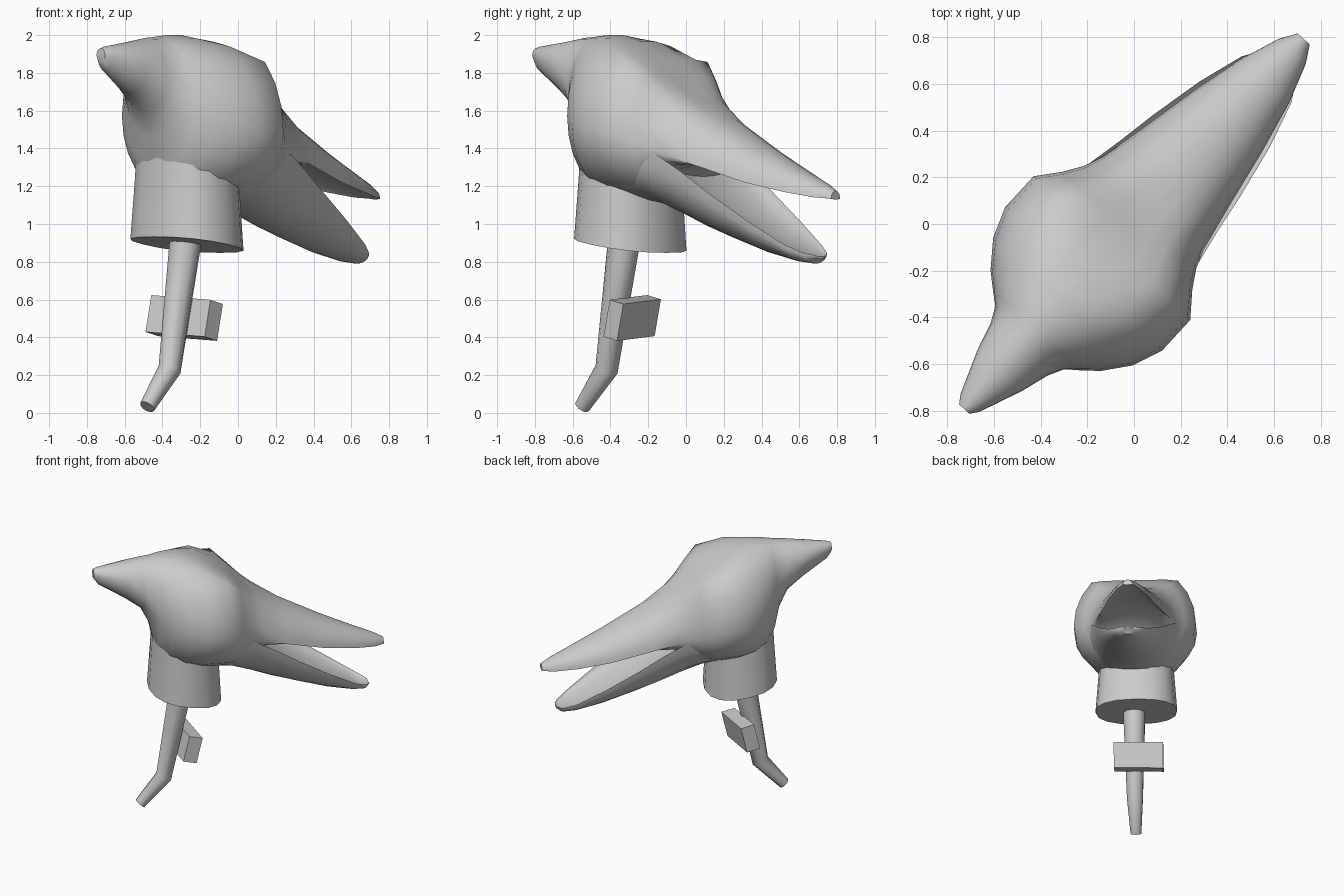
import bpy, bmesh, math
from mathutils import Vector

if "Cube" in bpy.data.objects:
    bpy.data.objects.remove(bpy.data.objects["Cube"])

# The model is symmetric about a vertical plane turned off the x axis.
A = math.radians(47.5)
U = Vector((math.cos(A), math.sin(A), 0))    # beak direction
V = Vector((-math.sin(A), math.cos(A), 0))   # sideways
Z = Vector((0, 0, 1))


def place(u, v, z):
    return U * u + V * v + Z * z


def loft(name, rings, angle=40):
    """Skin a list of equal-sized rings and cap both ends."""
    bm = bmesh.new()
    vr = [[bm.verts.new(p) for p in r] for r in rings]
    n = len(vr[0])
    for a, b in zip(vr, vr[1:]):
        for i in range(n):
            j = (i + 1) % n
            bm.faces.new((a[i], a[j], b[j], b[i]))
    bm.faces.new(vr[0])
    bm.faces.new(vr[-1])
    bmesh.ops.recalc_face_normals(bm, faces=bm.faces)
    me = bpy.data.meshes.new(name)
    bm.to_mesh(me)
    bm.free()
    ob = bpy.data.objects.new(name, me)
    bpy.context.collection.objects.link(ob)
    bpy.ops.object.select_all(action='DESELECT')
    ob.select_set(True)
    bpy.context.view_layer.objects.active = ob
    bpy.ops.object.shade_smooth_by_angle(angle=math.radians(angle))
    return ob


def section(u, top, side, bottom, w, flat=9, n=24):
    """Upright oval cross-section, cut level at height 'flat' to form brow edges."""
    ring = []
    for i in range(n):
        t = 2 * math.pi * i / n
        s = math.sin(t)
        h = (top - side) * s if s > 0 else (side - bottom) * s
        ring.append(place(u, w * math.cos(t), min(side + h, flat)))
    return ring


# Head with crest behind and upper beak in front: u, top, side, bottom, half width, brow cut
head = [
    (-1.075, 1.93, 1.895, 1.86, .03), (-1.04, 1.94, 1.89, 1.81, .055),
    (-.85, 1.965, 1.84, 1.69, .13), (-.73, 1.985, 1.77, 1.60, .165),
    (-.66, 1.99, 1.68, 1.46, .2), (-.62, 1.995, 1.62, 1.28, .25),
    (-.56, 2.0, 1.57, 1.18, .32),
    (-.45, 2.0, 1.53, 1.14, .405), (-.32, 2.01, 1.50, 1.13, .455, 1.965),
    (-.14, 2.01, 1.49, 1.13, .455, 1.87), (-.04, 1.91, 1.44, 1.14, .375, 1.785),
    (.04, 1.80, 1.40, 1.2, .325, 1.715),
    (.12, 1.71, 1.365, 1.25, .295, 1.65), (.30, 1.56, 1.31, 1.34, .255),
    (.60, 1.40, 1.22, 1.27, .195), (.83, 1.29, 1.17, 1.20, .14),
    (1.0, 1.215, 1.14, 1.15, .08), (1.075, 1.175, 1.135, 1.13, .035)]
loft("head_and_upper_beak", [section(*s) for s in head], 42)

# Lower beak, hollowed like a trough
jaw = [
    (-.30, 1.32, 1.30, 1.14, .33), (-.08, 1.34, 1.38, 1.10, .345),
    (.07, 1.29, 1.37, 1.04, .315), (.22, 1.18, 1.28, .98, .285),
    (.40, 1.06, 1.16, .92, .255), (.64, .93, 1.01, .845, .205),
    (.84, .85, .89, .80, .145), (.93, .82, .845, .79, .09),
    (.965, .83, .835, .815, .04)]
loft("lower_beak", [section(*s) for s in jaw])

# Neck: rounded octagon with a tilted, slightly flared lower rim
neck = []
for z, r, tilt in ((1.35, .275, 0), (1.24, .28, .03), (.89, .305, .14)):
    ring = []
    for i in range(16):
        t = 2 * math.pi * i / 16
        c, s = (math.copysign(abs(f) ** .85, f) for f in (math.cos(t), math.sin(t)))
        ring.append(place(-.40 + .86 * r * c, r * s, z - tilt * r * c))
    neck.append(ring)
loft("neck", neck)

# Bent, tapering handle
handle = []
for u, z, r, lean in ((-.42, 1.0, .087, .15), (-.435, .88, .085, .15),
                      (-.555, .23, .062, .45), (-.73, .032, .042, .75)):
    handle.append([place(u + r * math.cos(t) * math.cos(lean), r * math.sin(t) - .017,
                         z - r * math.cos(t) * math.sin(lean))
                   for t in (2 * math.pi * i / 10 for i in range(10))])
loft("handle", handle)

# Cross grip on the front of the handle, slightly skewed
tilt = math.radians(13)
grip = []
for u, v, z in ((-.37, -.165, .49), (-.435, .2, .515)):
    grip.append([place(u + a * math.cos(tilt) + b * math.sin(tilt), v,
                       z - a * math.sin(tilt) + b * math.cos(tilt))
                 for a, b in ((-.05, -.1), (.05, -.1), (.05, .1), (-.05, .1))])
loft("cross_grip", grip, 30)
